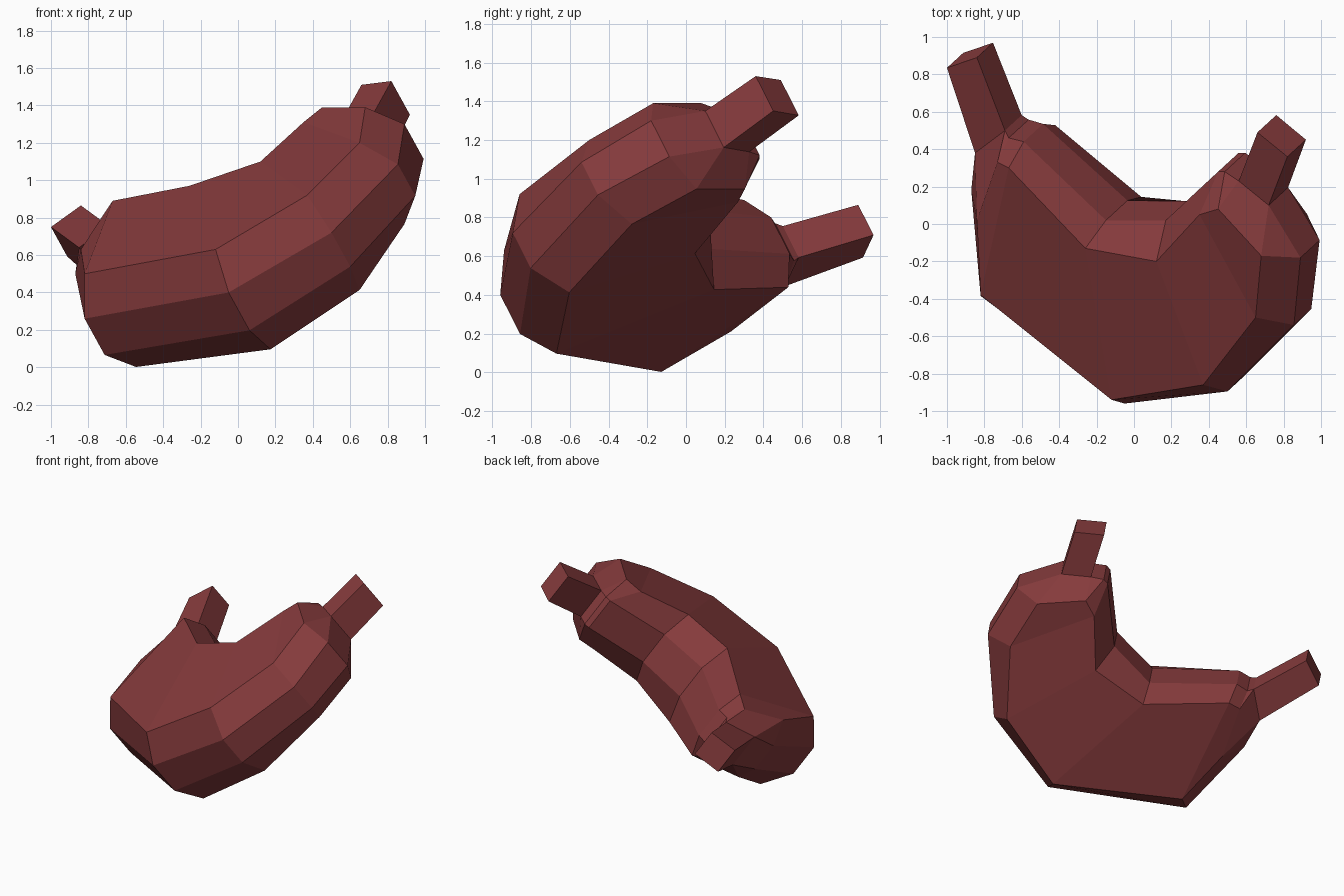
import bpy, bmesh
from mathutils import Vector

if "Cube" in bpy.data.objects:
    bpy.data.objects.remove(bpy.data.objects["Cube"])

# The bean-shaped pouch is symmetric about a tilted plane: N . p = D
N = Vector((0.441, 0.405, -0.80)).normalized()
D = -0.605


def mirror(p):
    return p + N * (2 * (D - N.dot(p)))


def ring(a, b, g, h):
    """Eight-sided section from outer rim a, outer bulge b, inner bulge g, inner rim h."""
    a, b, g, h = (Vector(p) for p in (a, b, g, h))
    return [a, b, mirror(b), mirror(a), mirror(h), mirror(g), g, h]


def square(outer, inner):
    """Four-sided tube section, doubled up to match the eight-sided sections."""
    return ring(outer, outer, inner, inner)


# Sections from the left tube tip, through the pouch, to the right tube tip
rings = [
    square((-1.0, 0.835, 0.75), (-0.84, 0.89, 0.865)),
    square((-0.85, 0.38, 0.64), (-0.69, 0.50, 0.755)),
    ring((-0.84, 0.02, 0.63), (-0.87, 0.18, 0.50), (-0.67, 0.46, 0.77), (-0.73, 0.33, 0.80)),
    ring((-0.82, -0.38, 0.50), (-0.82, -0.385, 0.26), (-0.59, 0.44, 0.80), (-0.67, 0.30, 0.89)),
    ring((-0.12, -0.94, 0.63), (-0.05, -0.96, 0.40), (-0.15, 0.02, 0.846), (-0.26, -0.13, 0.97)),
    ring((0.37, -0.86, 0.92), (0.50, -0.895, 0.72), (0.17, 0.02, 1.016), (0.12, -0.20, 1.10)),
    ring((0.65, -0.50, 1.20), (0.855, -0.54, 1.085), (0.45, 0.28, 1.30), (0.35, 0.05, 1.31)),
    ring((0.68, -0.17, 1.39), (0.89, -0.18, 1.30), (0.485, 0.28, 1.32), (0.45, 0.08, 1.39)),
    square((0.72, 0.10, 1.35), (0.56, 0.23, 1.33)),
    square((0.82, 0.36, 1.53), (0.66, 0.49, 1.51)),
]

# Skin the sections, close both tips, then merge the doubled tube corners
bm = bmesh.new()
loops = [[bm.verts.new(p) for p in r] for r in rings]
for lo, hi in zip(loops, loops[1:]):
    for i in range(8):
        j = (i + 1) % 8
        bm.faces.new((lo[i], lo[j], hi[j], hi[i]))
bm.faces.new(loops[0])
bm.faces.new(loops[-1])
bmesh.ops.remove_doubles(bm, verts=bm.verts, dist=0.0005)
bmesh.ops.recalc_face_normals(bm, faces=bm.faces)

mesh = bpy.data.meshes.new("stomach_pouch")
bm.to_mesh(mesh)
bm.free()

# Single dark flesh red
mat = bpy.data.materials.new("dark flesh red")
mat.diffuse_color = (0.235, 0.043, 0.045, 1.0)
mat.use_nodes = True
mat.node_tree.nodes["Principled BSDF"].inputs["Base Color"].default_value = mat.diffuse_color
mesh.materials.append(mat)
obj = bpy.data.objects.new("stomach_pouch", mesh)
bpy.context.collection.objects.link(obj)
